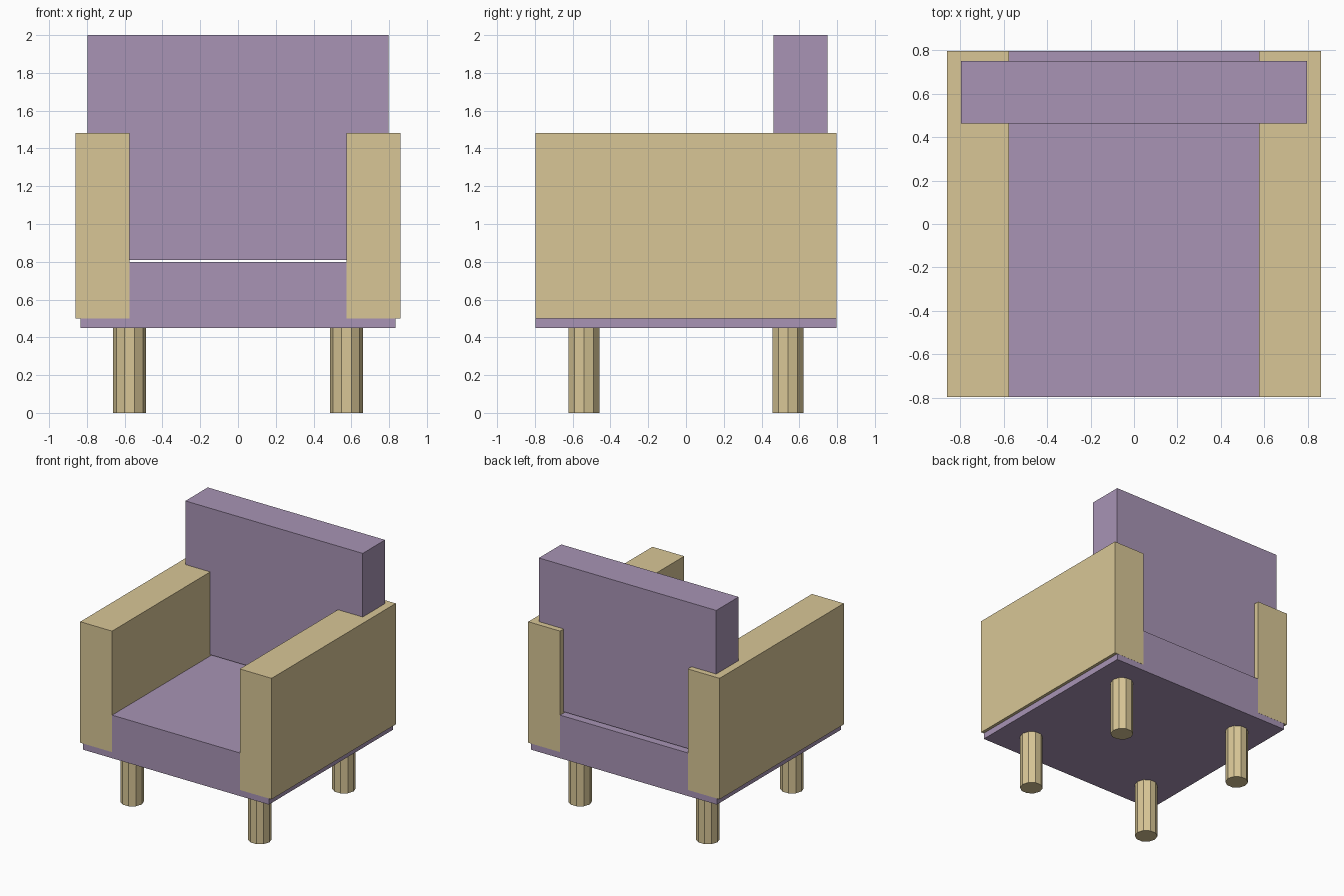
import bpy

if "Cube" in bpy.data.objects:
    bpy.data.objects.remove(bpy.data.objects["Cube"])


def material(name, rgb):
    """Flat colour from 0-255 display values, stored as linear."""
    mat = bpy.data.materials.new(name)
    lin = [((c / 255 + 0.055) / 1.055) ** 2.4 for c in rgb]
    mat.diffuse_color = (*lin, 1.0)
    mat.use_nodes = True
    mat.node_tree.nodes["Principled BSDF"].inputs["Base Color"].default_value = mat.diffuse_color
    return mat


tan = material("tan wood", (216, 198, 150))
purple = material("dusty purple fabric", (168, 148, 181))


def box(name, x, y, z, mat):
    """Box spanning the given (min, max) ranges."""
    spans = (x, y, z)
    bpy.ops.mesh.primitive_cube_add(size=1, location=[(a + b) / 2 for a, b in spans])
    obj = bpy.context.object
    obj.name = name
    obj.scale = [b - a for a, b in spans]
    bpy.ops.object.transform_apply(location=False, rotation=False, scale=True)
    obj.data.materials.append(mat)
    return obj


# Seat base and backrest
box("seat", (-0.835, 0.835), (-0.796, 0.796), (0.45, 0.80), purple)
box("backrest", (-0.797, 0.797), (0.463, 0.75), (0.81, 2.0), purple)

for side, sx in (("left", -1), ("right", 1)):
    # Armrest, a hair proud of the seat front and back
    box(f"{side}_armrest", sorted((sx * 0.574, sx * 0.86)), (-0.797, 0.797), (0.50, 1.483), tan)
    # Ten-sided legs with a corner pointing along x
    for end, sy in (("front", -1), ("back", 1)):
        bpy.ops.mesh.primitive_cylinder_add(
            vertices=10, radius=0.087, depth=0.45,
            location=(sx * 0.574, sy * 0.54, 0.225), rotation=(0, 0, 1.5707963))
        leg = bpy.context.object
        leg.name = f"{side}_{end}_leg"
        leg.data.materials.append(tan)
